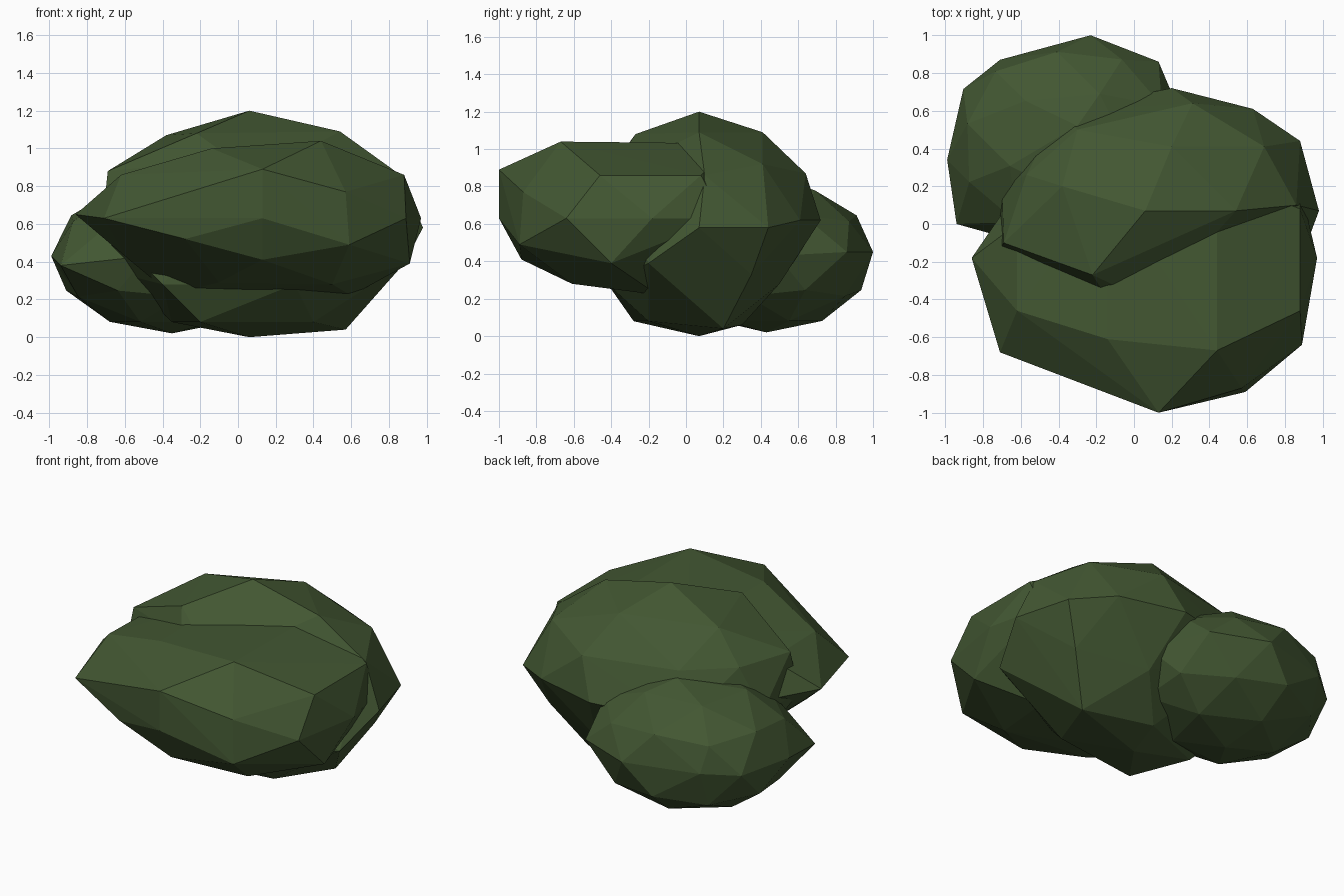
import bpy, bmesh
from math import radians
from mathutils import Matrix, Vector

cube = bpy.data.objects.get("Cube")
if cube:
    bpy.data.objects.remove(cube, do_unlink=True)

leaf = bpy.data.materials.new("leaf green")
leaf.use_nodes = True
color = (0.055, 0.095, 0.032, 1)
leaf.diffuse_color = color
leaf.node_tree.nodes["Principled BSDF"].inputs["Base Color"].default_value = color


def finish(name, bm):
    """Turn a bmesh into a flat-shaded leafy object."""
    bmesh.ops.recalc_face_normals(bm, faces=bm.faces)
    mesh = bpy.data.meshes.new(name)
    bm.to_mesh(mesh)
    bm.free()
    mesh.materials.append(leaf)
    obj = bpy.data.objects.new(name, mesh)
    bpy.context.collection.objects.link(obj)
    return obj


def round_clump(name, center, radii, turn, nudges):
    """Squashed icosphere; each nudge pulls the nearest vertex to a point."""
    bm = bmesh.new()
    place = (Matrix.Translation(center) @ Matrix.Diagonal((*radii, 1))
             @ Matrix.Rotation(radians(turn), 4, "Z"))
    bmesh.ops.create_icosphere(bm, subdivisions=2, radius=1, matrix=place)
    for target in map(Vector, nudges):
        nearest = min(bm.verts, key=lambda v: (v.co - target).length)
        nearest.co = target
    return finish(name, bm)


def faceted_clump(name, corners):
    """Irregular clump wrapped around a few corners."""
    bm = bmesh.new()
    for corner in corners:
        bm.verts.new(corner)
    result = bmesh.ops.convex_hull(bm, input=bm.verts)
    inner = {v for v in result["geom_interior"] if isinstance(v, bmesh.types.BMVert)}
    bmesh.ops.delete(bm, geom=list(inner), context="VERTS")
    return finish(name, bm)


# Low clump at the back right
round_clump("back_foliage", (-.35, .43, .43), (.64, .57, .41), turn=-12,
            nudges=[(-.3, .52, .84), (-.71, .87, .45), (-.99, .34, .43),
                    (-.94, 0, .38), (.13, .86, .45), (-.23, 1, .45)])

# Tall middle clump
faceted_clump("middle_foliage", [
    # Crown
    (.06, .07, 1.2), (.54, .07, 1.09), (-.22, -.27, 1.08), (.2, .41, 1.09),
    (-.38, .2, 1.07),
    # Shoulders
    (-.69, -.1, .88), (-.57, .26, .88), (-.3, .5, .88), (.31, .64, .87),
    (.69, .41, .92), (.86, .1, .86), (.1, -.42, .85), (-.15, -.38, .93),
    # Widest ring
    (.98, .07, .58), (.88, .44, .58), (.63, .61, .62), (.2, .72, .62),
    (-.4, .6, .6), (-.7, .2, .6), (-.72, -.15, .6),
    # Underside
    (.88, -.2, .39), (.75, .35, .33), (.3, .5, .28), (.3, -.42, .28),
    (-.4, -.38, .28), (-.6, .1, .33), (.57, .2, .04), (.4, -.2, .08),
    (-.2, -.28, .08), (-.35, .1, .08), (.1, .3, .06), (.06, .07, 0),
])

# Wide overhanging clump at the front
faceted_clump("front_foliage", [
    # Rim
    (.13, -1, .63), (.13, -1, .89), (-.71, -.68, .63), (-.28, -.83, .63),
    (-.86, -.18, .65), (.89, -.64, .63), (.97, -.18, .63), (.59, -.89, .49),
    (.57, -.87, .77),
    # Crown
    (-.62, -.46, .86), (-.14, -.61, 1), (.44, -.67, 1.04), (.88, -.46, .86),
    (.44, .25, 1.03), (-.14, .2, 1), (-.62, 0, .85), (.88, .08, .86),
    # Underside
    (-.28, -.83, .52), (.13, -.88, .41), (.91, -.4, .39), (.5, -.61, .28),
    (-.1, -.55, .29), (-.36, -.2, .23), (.6, -.15, .22), (-.6, -.4, .43),
    # Buried back
    (.88, .2, .63), (.1, .5, .63), (-.6, .2, .63),
])
